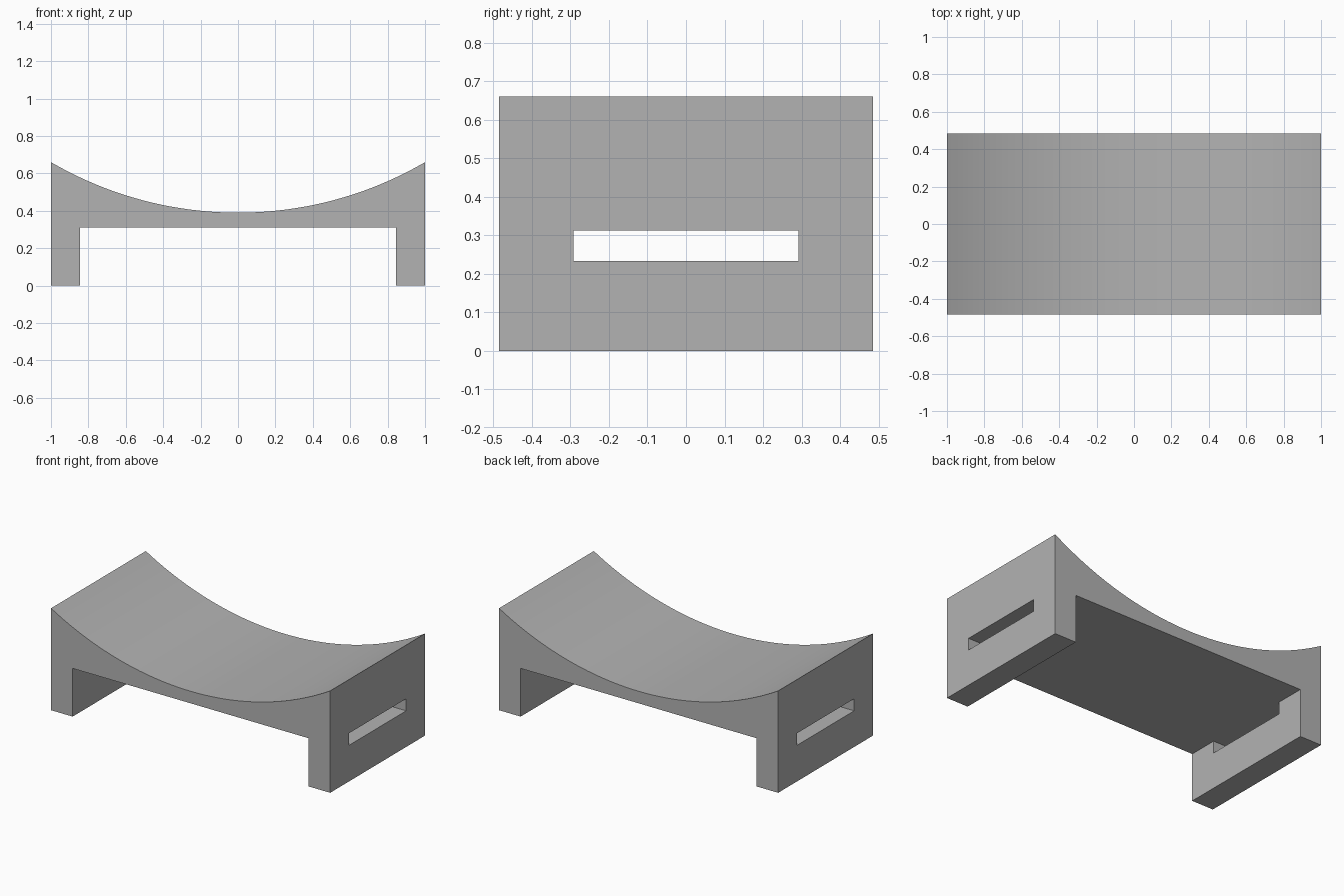
import bpy, bmesh, math

cube = bpy.data.objects.get("Cube")
if cube:
    bpy.data.objects.remove(cube, do_unlink=True)

HALF_DEPTH = 0.485
LEG_INNER = 0.845
UNDERSIDE = 0.312
END_TOP, DIP = 0.66, 0.39
SEGMENTS = 40

grey = bpy.data.materials.new("plain grey")
grey.use_nodes = True
colour = (0.45, 0.45, 0.45, 1)
grey.diffuse_color = colour
grey.node_tree.nodes["Principled BSDF"].inputs["Base Color"].default_value = colour

# Side profile: two legs, flat underside and a dished circular top
sag = END_TOP - DIP
radius = (1 + sag ** 2) / (2 * sag)
sweep = math.asin(1 / radius)
angles = [sweep * (1 - 2 * i / SEGMENTS) for i in range(SEGMENTS + 1)]
arc = [(radius * math.sin(a), DIP + radius * (1 - math.cos(a))) for a in angles]
profile = [(-1, 0), (-LEG_INNER, 0), (-LEG_INNER, UNDERSIDE),
           (LEG_INNER, UNDERSIDE), (LEG_INNER, 0), (1, 0)] + arc

# Body: the profile extruded from front to back
bm = bmesh.new()
face = bm.faces.new([bm.verts.new((x, -HALF_DEPTH, z)) for x, z in profile])
extruded = bmesh.ops.extrude_face_region(bm, geom=[face])["geom"]
bmesh.ops.translate(bm, vec=(0, 2 * HALF_DEPTH, 0),
                    verts=[v for v in extruded if isinstance(v, bmesh.types.BMVert)])
bmesh.ops.recalc_face_normals(bm, faces=bm.faces)
mesh = bpy.data.meshes.new("curved_stool")
bm.to_mesh(mesh)
bm.free()
mesh.materials.append(grey)
stool = bpy.data.objects.new("curved_stool", mesh)
bpy.context.collection.objects.link(stool)

# Handle slots through both legs, level with the underside
SLOT_HEIGHT = 0.078
for side, name in ((-1, "right"), (1, "left")):
    bpy.ops.mesh.primitive_cube_add(
        size=1, location=(side * 0.95, 0, UNDERSIDE - SLOT_HEIGHT / 2))
    cutter = bpy.context.object
    cutter.name = name + "_slot_cutter"
    cutter.scale = (0.4, 0.585, SLOT_HEIGHT)
    cutter.hide_render = True
    cutter.hide_set(True)
    cutter.display_type = 'WIRE'
    cut = stool.modifiers.new(name + "_slot", 'BOOLEAN')
    cut.operation = 'DIFFERENCE'
    cut.solver = 'EXACT'
    cut.object = cutter

# Apply the cuts, then smooth the dished top only
bpy.ops.object.select_all(action='DESELECT')
bpy.context.view_layer.objects.active = stool
stool.select_set(True)
for modifier in list(stool.modifiers):
    bpy.ops.object.modifier_apply(modifier=modifier.name)
for helper in [o for o in bpy.data.objects if o.name.endswith("_slot_cutter")]:
    bpy.data.objects.remove(helper, do_unlink=True)
bpy.ops.object.shade_smooth_by_angle(angle=math.radians(30))
